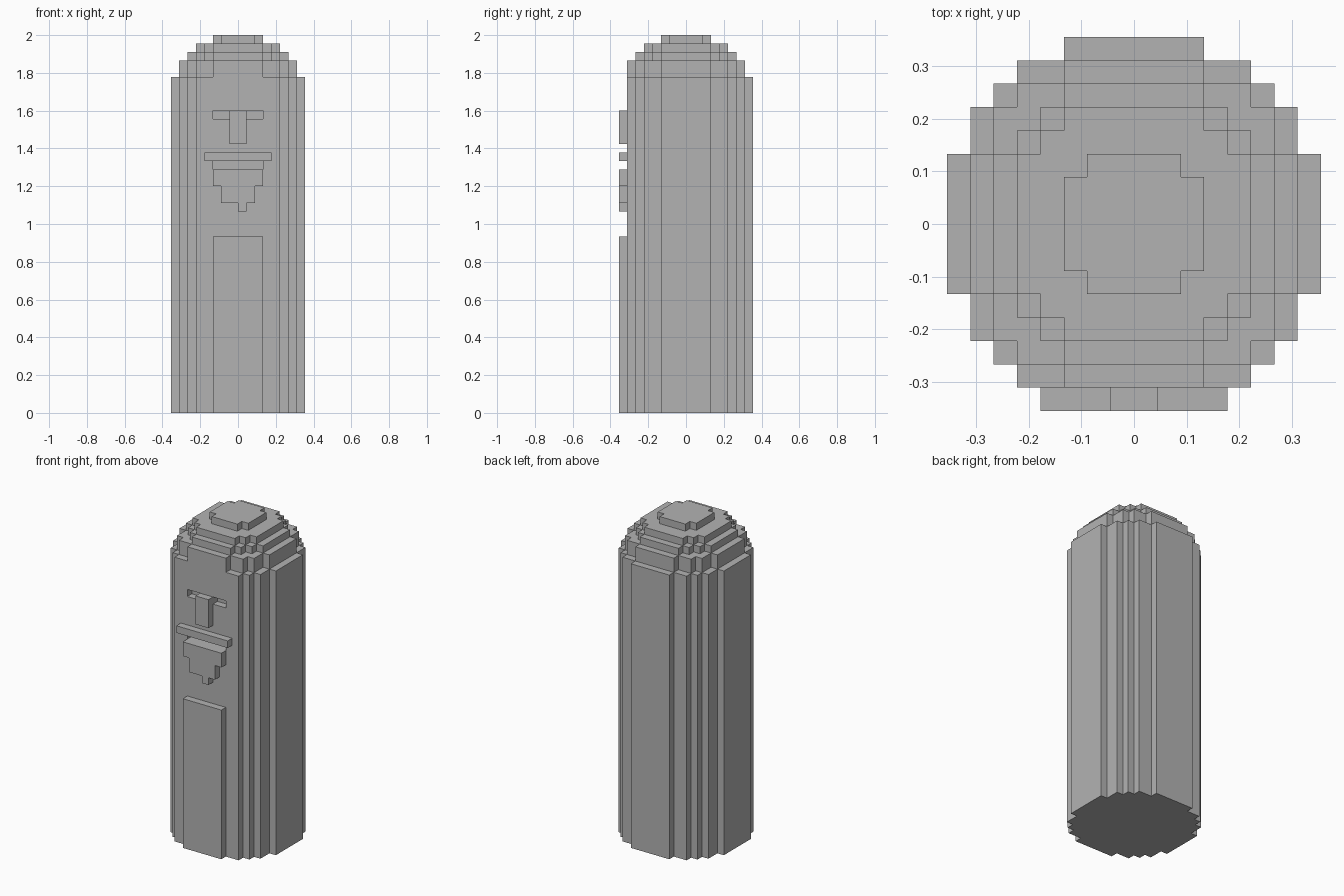
import bpy
import bmesh

U = 2 / 45  # size of one block; all sizes below are in blocks

cube = bpy.data.objects.get("Cube")
if cube:
    bpy.data.objects.remove(cube, do_unlink=True)

stone = bpy.data.materials.new("stone grey")
stone.use_nodes = True
GREY = (0.45, 0.45, 0.45, 1)
stone.diffuse_color = GREY
stone.node_tree.nodes["Principled BSDF"].inputs["Base Color"].default_value = GREY


def prism(bm, outline, direction):
    """Extrude a flat outline along a direction into a closed solid."""
    face = bm.faces.new([bm.verts.new([c * U for c in p]) for p in outline])
    top = bmesh.ops.extrude_face_region(bm, geom=[face])["geom"]
    verts = [v for v in top if isinstance(v, bmesh.types.BMVert)]
    bmesh.ops.translate(bm, verts=verts, vec=[c * U for c in direction])


def finish(name, bm):
    bmesh.ops.recalc_face_normals(bm, faces=bm.faces)
    mesh = bpy.data.meshes.new(name)
    bm.to_mesh(mesh)
    bm.free()
    mesh.materials.append(stone)
    obj = bpy.data.objects.new(name, mesh)
    bpy.context.collection.objects.link(obj)
    return obj


def stepped_round(name, corners, z0, z1, front=None):
    """Blocky disc: corners of one quarter, mirrored to all four."""
    quarter = [corners[0]]
    for (x0, y0), (x1, y1) in zip(corners, corners[1:]):
        quarter += [(x1, y0), (x1, y1)]
    back = quarter + [(-x, y) for x, y in reversed(quarter)]
    ring = back + [(-x, -y) for x, y in back]
    if front is not None:
        ring = [(x, max(y, front)) for x, y in ring]
    ring = list(dict.fromkeys(ring))
    bm = bmesh.new()
    prism(bm, [(x, y, z0) for x, y in ring], (0, 0, z1 - z0))
    return finish(name, bm)


def boxes(name, spans, y0, y1):
    """Boxes given as (x0, x1, z0, z1), all with the same depth."""
    bm = bmesh.new()
    for x0, x1, z0, z1 in spans:
        prism(bm, [(x0, y0, z0), (x1, y0, z0), (x1, y0, z1), (x0, y0, z1)],
              (0, y1 - y0, 0))
    return finish(name, bm)


# Column, flat on the front side
body = stepped_round("body", [(8, 3), (7, 5), (6, 6), (5, 7), (3, 8)], 0, 40, front=-7)

# Sunken eyes and mouth
cutter = boxes("face_cutter", [(-3, -1, 35, 36), (1, 3, 35, 36), (-3, 3, 29, 30)], -9, -6)
cut = body.modifiers.new("face recesses", "BOOLEAN")
cut.operation = "DIFFERENCE"
cut.solver = "EXACT"
cut.object = cutter
bpy.context.view_layer.objects.active = body
bpy.ops.object.modifier_apply(modifier=cut.name)
bpy.data.objects.remove(cutter, do_unlink=True)

# Domed top in four steps
stepped_round("dome_base", [(7, 3), (6, 5), (5, 6), (3, 7)], 40, 42)
stepped_round("dome_lower", [(6, 3), (5, 4), (4, 5), (3, 6)], 42, 43)
stepped_round("dome_upper", [(5, 3), (4, 4), (3, 5)], 43, 44)
stepped_round("dome_cap", [(3, 2), (2, 3)], 44, 45)

# Raised parts on the front
boxes("nose", [(-1, 1, 32, 36)], -8, -7)
boxes("moustache", [(-4, 4, 30, 31)], -8, -7)

# Beard, one stepped outline with an off-centre tip
beard = bmesh.new()
edge = [(-3, 29), (-3, 27), (-2, 27), (-2, 25), (0, 25), (0, 24),
        (1, 24), (1, 25), (2, 25), (2, 27), (3, 27), (3, 29)]
prism(beard, [(x, -8, z) for x, z in edge], (0, 1, 0))
finish("beard", beard)

boxes("front_panel", [(-3, 3, 0, 21)], -8, -7)
